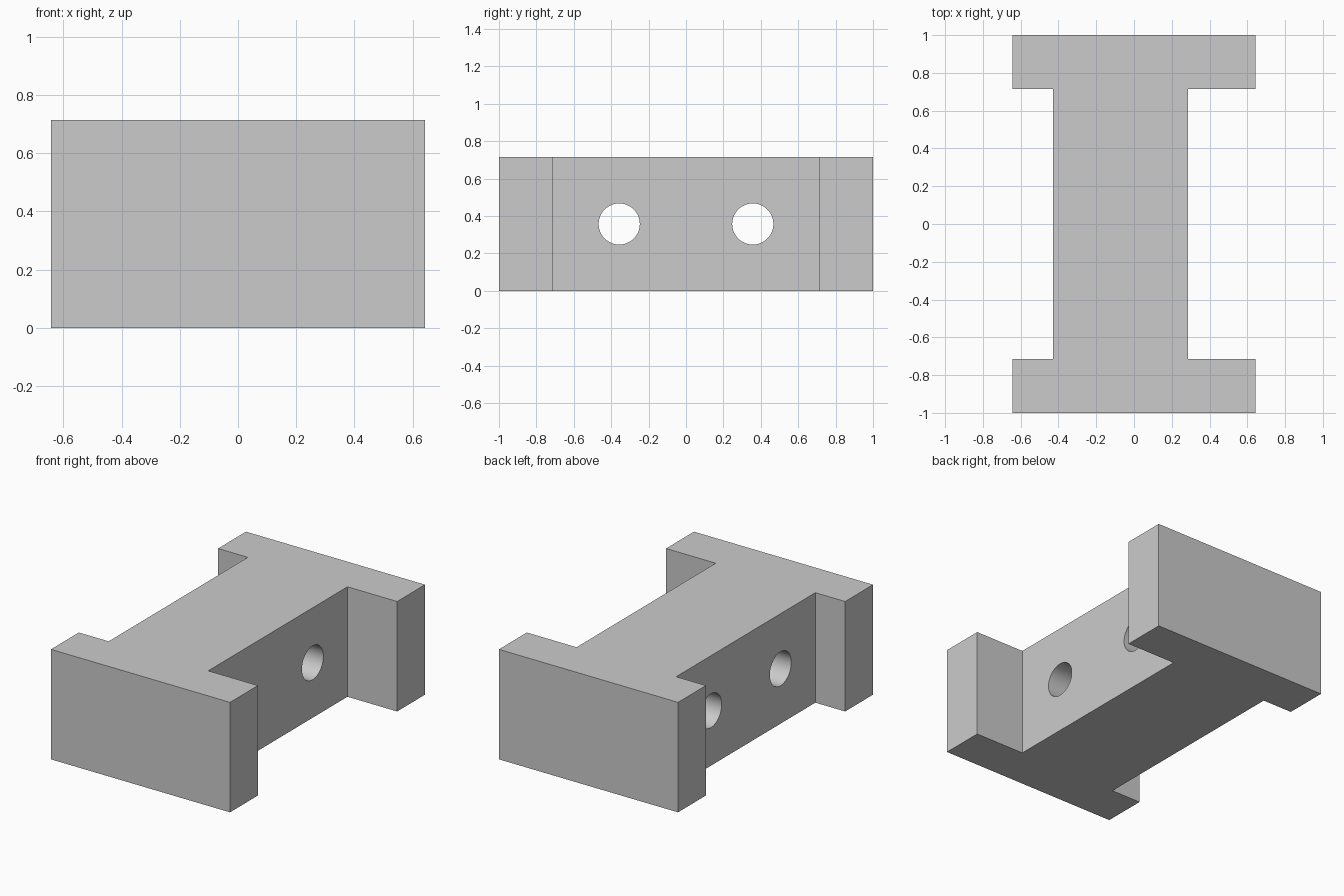
import bpy
import bmesh
import math

cube = bpy.data.objects.get("Cube")
if cube:
    bpy.data.objects.remove(cube, do_unlink=True)

HEIGHT = 0.714
HALF_WIDTH = 0.643
FLANGE_Y = 0.714
WEB_LEFT, WEB_RIGHT = 0.286, -0.429
HOLE_Y, HOLE_RADIUS = 0.357, 0.11

grey = bpy.data.materials.new("plain grey")
grey.use_nodes = True
colour = (0.6, 0.6, 0.6, 1)
grey.diffuse_color = colour
grey.node_tree.nodes["Principled BSDF"].inputs["Base Color"].default_value = colour

# Block: off-centre web between two end flanges, extruded from its plan outline
left_side = [(HALF_WIDTH, -1), (HALF_WIDTH, -FLANGE_Y),
             (WEB_LEFT, -FLANGE_Y), (WEB_LEFT, FLANGE_Y),
             (HALF_WIDTH, FLANGE_Y), (HALF_WIDTH, 1)]
right_side = [(-HALF_WIDTH if x == HALF_WIDTH else WEB_RIGHT, y)
              for x, y in reversed(left_side)]

bm = bmesh.new()
base = bm.faces.new([bm.verts.new((x, y, 0)) for x, y in left_side + right_side])
extruded = bmesh.ops.extrude_face_region(bm, geom=[base], use_keep_orig=True)
top_verts = [g for g in extruded["geom"] if isinstance(g, bmesh.types.BMVert)]
bmesh.ops.translate(bm, verts=top_verts, vec=(0, 0, HEIGHT))
bmesh.ops.recalc_face_normals(bm, faces=bm.faces)
mesh = bpy.data.meshes.new("flanged_block")
bm.to_mesh(mesh)
bm.free()
mesh.materials.append(grey)
block = bpy.data.objects.new("flanged_block", mesh)
bpy.context.collection.objects.link(block)

# Two round holes through the web
cutters = []
for side in (-1, 1):
    bpy.ops.mesh.primitive_cylinder_add(
        vertices=64, radius=HOLE_RADIUS, depth=2,
        location=((WEB_LEFT + WEB_RIGHT) / 2, side * HOLE_Y, HEIGHT / 2),
        rotation=(0, math.pi / 2, 0))
    cutter = bpy.context.object
    cutter.name = "hole_cutter"
    cutter.hide_render = True
    cutter.data.materials.append(grey)
    cut = block.modifiers.new("hole", 'BOOLEAN')
    cut.operation = 'DIFFERENCE'
    cut.solver = 'EXACT'
    cut.object = cutter
    cutters.append(cutter)

bpy.ops.object.select_all(action='DESELECT')
block.select_set(True)
bpy.context.view_layer.objects.active = block
for name in [m.name for m in block.modifiers]:
    bpy.ops.object.modifier_apply(modifier=name)
for cutter in cutters:
    bpy.data.objects.remove(cutter, do_unlink=True)

bpy.ops.object.shade_smooth_by_angle(angle=math.radians(30))
